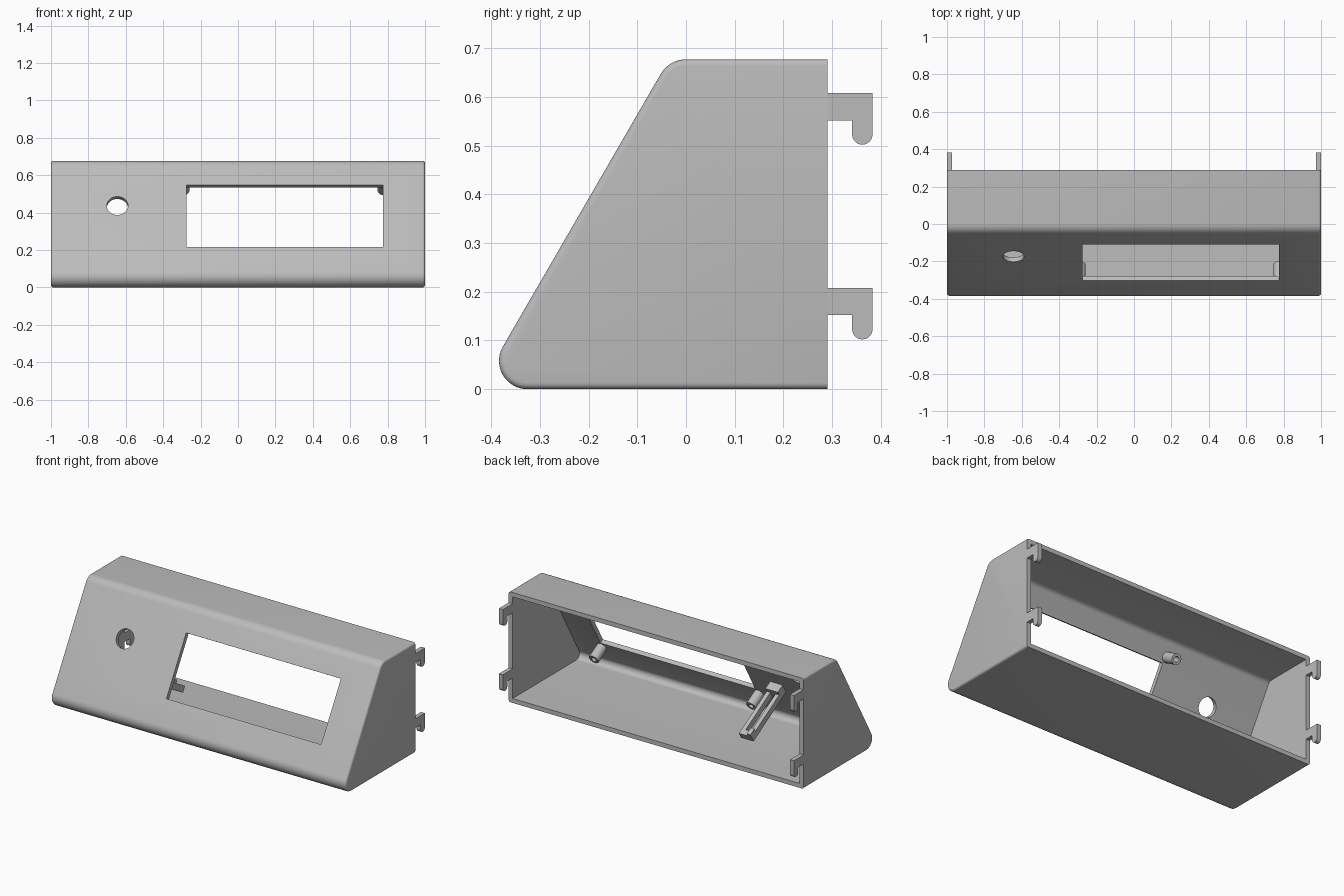
import bpy, bmesh
from math import sin, cos, radians
from mathutils import Matrix, Vector

if "Cube" in bpy.data.objects:
    bpy.data.objects.remove(bpy.data.objects["Cube"])

plastic = bpy.data.materials.new("grey plastic")
plastic.use_nodes = True
GREY = (0.5, 0.5, 0.5, 1)
plastic.diffuse_color = GREY
plastic.node_tree.nodes["Principled BSDF"].inputs["Base Color"].default_value = GREY

WALL = 0.027
BACK = 0.29
SLOPE = radians(60)

# Local frame on the sloped panel: x across, y up the slope, z outward
PANEL = Matrix.Translation((0, -0.376, 0.087)) @ Matrix.Rotation(SLOPE, 4, "X")


def finish(name, bm):
    bmesh.ops.recalc_face_normals(bm, faces=bm.faces)
    mesh = bpy.data.meshes.new(name)
    bm.to_mesh(mesh)
    bm.free()
    obj = bpy.data.objects.new(name, mesh)
    bpy.context.collection.objects.link(obj)
    mesh.materials.append(plastic)
    return obj


def smooth(obj):
    bpy.ops.object.select_all(action="DESELECT")
    obj.select_set(True)
    bpy.context.view_layer.objects.active = obj
    bpy.ops.object.shade_smooth_by_angle(angle=radians(30))


def cut(obj, cutter):
    mod = obj.modifiers.new("cut", "BOOLEAN")
    mod.operation = "DIFFERENCE"
    mod.solver = "EXACT"
    mod.object = cutter
    bpy.context.view_layer.objects.active = obj
    bpy.ops.object.modifier_apply(modifier=mod.name)
    bpy.data.objects.remove(cutter)


def extrude_profile(points, x0, x1):
    """Solid bmesh from a (y, z) outline swept along x."""
    bm = bmesh.new()
    face = bm.faces.new([bm.verts.new((x0, y, z)) for y, z in points])
    new = bmesh.ops.extrude_face_region(bm, geom=[face])["geom"]
    bmesh.ops.translate(bm, vec=(x1 - x0, 0, 0),
                        verts=[v for v in new if isinstance(v, bmesh.types.BMVert)])
    bmesh.ops.recalc_face_normals(bm, faces=bm.faces)
    return bm


def arc(y, z, r, a0, a1, n=12):
    angles = [radians(a0 + (a1 - a0) * i / n) for i in range(n + 1)]
    return [(y + r * cos(a), z + r * sin(a)) for a in angles]


def shell_outline(inset, back):
    """Wedge with rounded lower nose and upper shoulder."""
    return ([(back, inset)] + arc(-0.326, 0.058, 0.058 - inset, 270, 150)
            + arc(0, 0.617, 0.06 - inset, 150, 90) + [(back, 0.677 - inset)])


def panel_box(name, x, s, d):
    """Box given by ranges across, up the slope and inward depth."""
    lo, hi = Vector((x[0], s[0], -d[1])), Vector((x[1], s[1], -d[0]))
    bm = bmesh.new()
    bmesh.ops.create_cube(bm, size=1)
    for v in bm.verts:
        v.co = PANEL @ (v.co * (hi - lo) + (lo + hi) / 2)
    return finish(name, bm)


def panel_rod(name, x, s, r, d):
    bm = bmesh.new()
    place = PANEL @ Matrix.Translation((x, s, -(d[0] + d[1]) / 2))
    bmesh.ops.create_cone(bm, cap_ends=True, segments=32, radius1=r, radius2=r,
                          depth=d[1] - d[0], matrix=place)
    return finish(name, bm)


# Housing: softened ends, sharp open back
bm = extrude_profile(shell_outline(0, BACK + 0.1), -1, 1)
ends = [e for e in bm.edges if abs(e.verts[0].co.x - e.verts[1].co.x) < 1e-5]
bmesh.ops.bevel(bm, geom=ends, offset=0.013, segments=4, profile=0.5, affect="EDGES")
bmesh.ops.bisect_plane(bm, geom=bm.verts[:] + bm.edges[:] + bm.faces[:],
                       plane_co=(0, BACK, 0), plane_no=(0, 1, 0), clear_outer=True)
bmesh.ops.holes_fill(bm, edges=[e for e in bm.edges if e.is_boundary])
housing = finish("housing", bm)
cut(housing, finish("cavity", extrude_profile(shell_outline(WALL, BACK + 0.2),
                                              WALL - 1, 1 - WALL)))

# Display window and round button hole in the sloped panel
cut(housing, panel_box("window_cutter", (-0.275, 0.775), (0.15, 0.532), (-0.05, 0.06)))
cut(housing, panel_rod("button_cutter", -0.645, 0.404, 0.057, (-0.05, 0.06)))
smooth(housing)

# Hollow screw posts at the window corners
for side, x in (("right", -0.29), ("left", 0.777)):
    for level, s in (("lower", 0.113), ("upper", 0.57)):
        post = panel_rod(f"{level}_{side}_screw_post", x, s, 0.031, (WALL - 0.005, 0.12))
        cut(post, panel_rod("screw_hole", x, s, 0.016, (0.045, 0.2)))
        smooth(post)

# Board clip: two rails running inward, a base block and a latch at the tip
for side, x in (("right", -0.505), ("left", -0.445)):
    panel_box(f"{side}_clip_rail", (x, x + 0.025), (0.21, 0.25), (WALL - 0.005, 0.38))
panel_box("clip_base", (-0.505, -0.42), (0.21, 0.275), (WALL - 0.005, 0.08))
panel_box("clip_tip", (-0.505, -0.42), (0.21, 0.25), (0.355, 0.39))
panel_box("clip_latch", (-0.505, -0.48), (0.245, 0.27), (0.345, 0.39))

# Hanging hooks on both ends of the back
for side, x0 in (("right", -1), ("left", 1 - WALL)):
    for level, z in (("upper", 0.608), ("lower", 0.208)):
        outline = ([(BACK - 0.01, z), (BACK - 0.01, z - 0.056), (0.341, z - 0.056)]
                   + arc(0.362, z - 0.085, 0.021, 180, 360) + [(0.383, z)])
        smooth(finish(f"{level}_{side}_hook", extrude_profile(outline, x0, x0 + WALL)))
